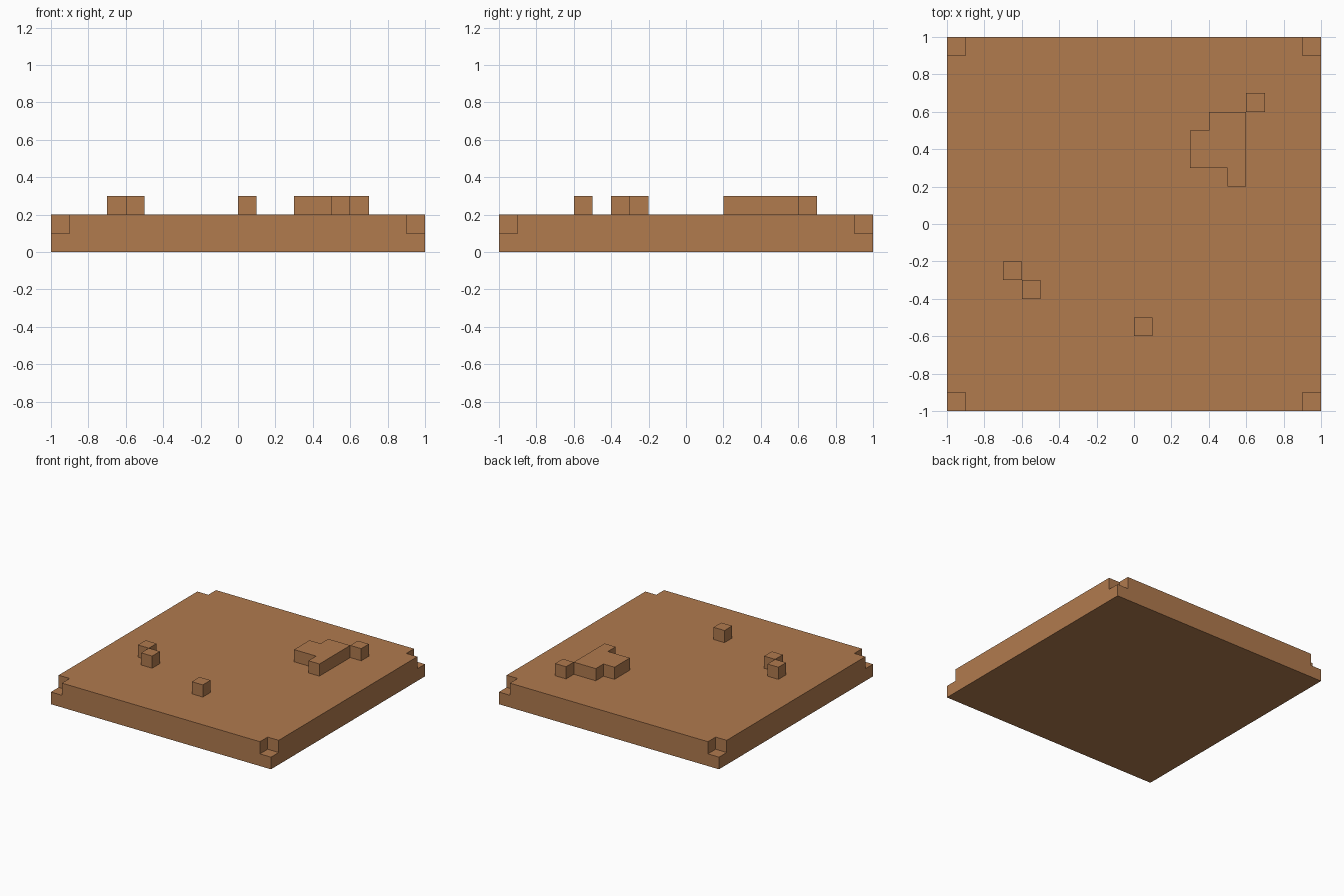
import bpy
import bmesh

if "Cube" in bpy.data.objects:
    bpy.data.objects.remove(bpy.data.objects["Cube"])

soil = bpy.data.materials.new("soil_brown")
soil.diffuse_color = (0.44, 0.196, 0.076, 1)
soil.use_nodes = True
soil.node_tree.nodes["Principled BSDF"].inputs["Base Color"].default_value = soil.diffuse_color


def square(x, y, s):
    return [(x, y), (x + s, y), (x + s, y + s), (x, y + s)]


def prism(name, outlines, z0, z1, bottom=True):
    """Extrude flat outlines straight up into one object."""
    bm = bmesh.new()
    for outline in outlines:
        low = bm.faces.new([bm.verts.new((x, y, z0)) for x, y in outline])
        ext = bmesh.ops.extrude_face_region(bm, geom=[low], use_keep_orig=True)
        for v in ext["geom"]:
            if isinstance(v, bmesh.types.BMVert):
                v.co.z = z1
    bmesh.ops.recalc_face_normals(bm, faces=bm.faces)
    if not bottom:
        hidden = [f for f in bm.faces if f.normal.z < -0.5]
        bmesh.ops.delete(bm, geom=hidden, context='FACES')
    mesh = bpy.data.meshes.new(name)
    bm.to_mesh(mesh)
    bm.free()
    mesh.materials.append(soil)
    ob = bpy.data.objects.new(name, mesh)
    bpy.context.collection.objects.link(ob)
    return ob


# Ground slab with a step notched out of each upper corner
slab = prism("ground_slab", [square(-1, -1, 2)], 0, 0.2)
corners = [square(x, y, 0.2) for x in (-1.1, 0.9) for y in (-1.1, 0.9)]
cutter = prism("corner_cutter", corners, 0.1, 0.3)
cutter.hide_render = True
cut = slab.modifiers.new("corner_notches", 'BOOLEAN')
cut.operation = 'DIFFERENCE'
cut.solver = 'EXACT'
cut.object = cutter
graph = bpy.context.evaluated_depsgraph_get()
notched = bpy.data.meshes.new_from_object(slab.evaluated_get(graph))
slab.modifiers.clear()
slab.data = notched
bpy.data.objects.remove(cutter)

# Large stepped clod
prism("large_clod", [[(0.3, 0.3), (0.5, 0.3), (0.5, 0.2), (0.6, 0.2),
                      (0.6, 0.6), (0.4, 0.6), (0.4, 0.5), (0.3, 0.5)]],
      0.2, 0.3, bottom=False)

# Small cube clods
for i, (x, y) in enumerate([(0.6, 0.6), (-0.7, -0.3), (-0.6, -0.4), (0, -0.6)]):
    prism(f"small_clod_{i + 1}", [square(x, y, 0.1)], 0.2, 0.3, bottom=False)
